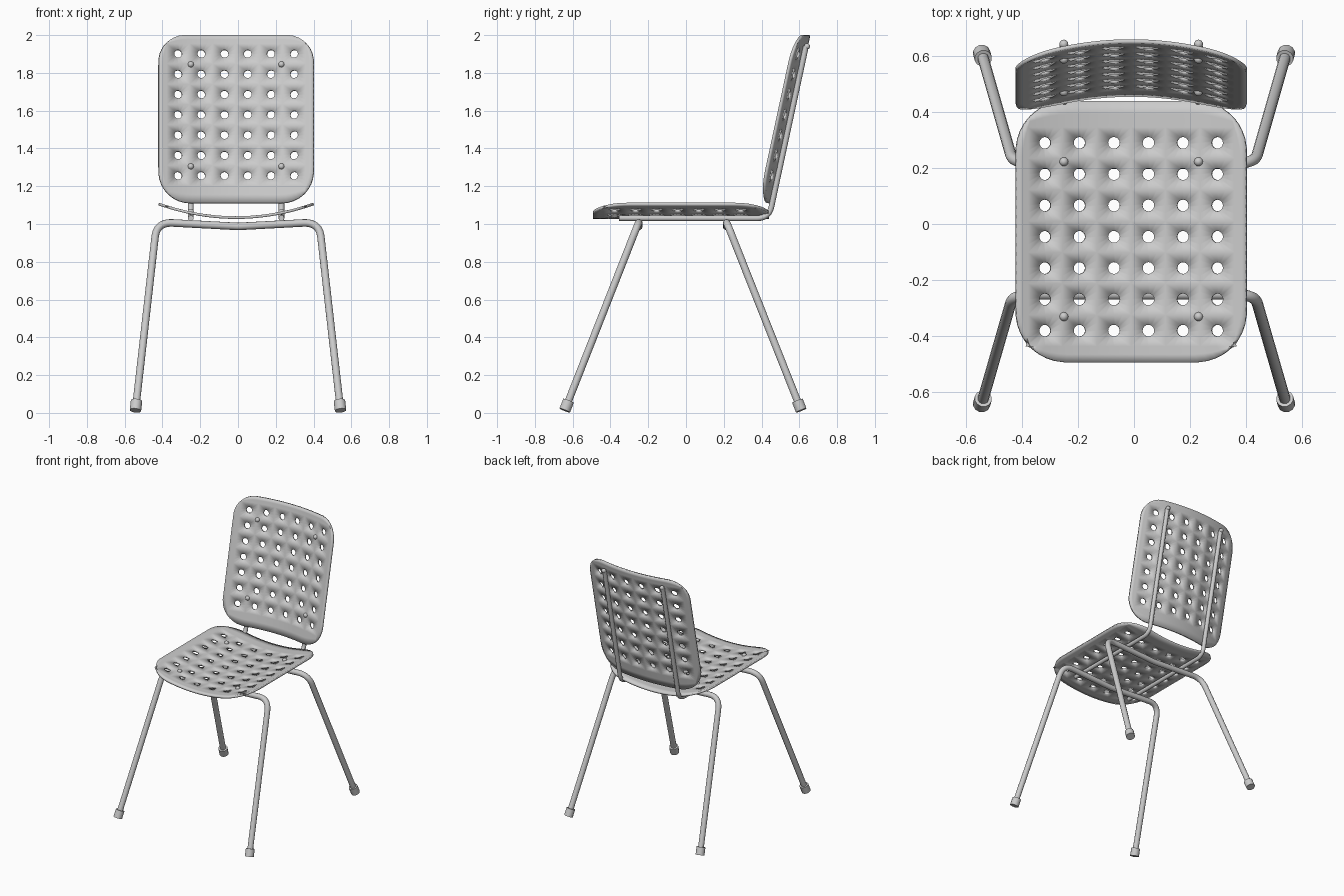
import bpy, bmesh, math
from mathutils import Vector

if "Cube" in bpy.data.objects:
    bpy.data.objects.remove(bpy.data.objects["Cube"])

GREY = (0.6, 0.6, 0.6, 1)
grey = bpy.data.materials.new("light_grey")
grey.use_nodes = True
grey.diffuse_color = GREY
grey.node_tree.nodes["Principled BSDF"].inputs["Base Color"].default_value = GREY

CX = -0.01      # the shells sit slightly off the frame centre
RIVET_X = 0.24


def finish(obj, name, angle=40):
    obj.name = name
    obj.data.materials.clear()
    obj.data.materials.append(grey)
    bpy.ops.object.select_all(action='DESELECT')
    obj.select_set(True)
    bpy.context.view_layer.objects.active = obj
    bpy.ops.object.shade_smooth_by_angle(angle=math.radians(angle))
    return obj


def fillet(points, reach):
    """Round the inner corners of a path that bend noticeably."""
    pts = [Vector(p) for p in points]
    out = [pts[0]]
    for a, b, c in zip(pts, pts[1:], pts[2:]):
        if (b - a).angle(c - b) < 0.3:
            out.append(b)
            continue
        p, q = b + (a - b).normalized() * reach, b + (c - b).normalized() * reach
        for i in range(11):
            t = i / 10
            out.append(p * (1 - t) ** 2 + b * 2 * t * (1 - t) + q * t * t)
    return out + [pts[-1]]


def tube(name, points, radius, reach=0.05):
    curve = bpy.data.curves.new(name, 'CURVE')
    curve.dimensions = '3D'
    curve.bevel_depth = radius
    curve.bevel_resolution = 4
    curve.use_fill_caps = True
    path = fillet(points, reach)
    spline = curve.splines.new('POLY')
    spline.points.add(len(path) - 1)
    for sp, p in zip(spline.points, path):
        sp.co = (*p, 1)
    obj = bpy.data.objects.new(name, curve)
    bpy.context.collection.objects.link(obj)
    bpy.ops.object.select_all(action='DESELECT')
    obj.select_set(True)
    bpy.context.view_layer.objects.active = obj
    bpy.ops.object.convert(target='MESH')
    return finish(bpy.context.object, name)


def shell(name, xs, vs, half, mid, r_low, r_high, hole, bend):
    """Perforated rounded panel, laid out flat in (u, v) and then bent."""
    bm = bmesh.new()
    n = 4                                   # segments per cell side
    cols, rows = len(xs), len(vs)

    def edges(c):
        inner = [(a + b) / 2 for a, b in zip(c, c[1:])]
        return [2 * c[0] - inner[0]] + inner + [2 * c[-1] - inner[-1]]

    eu, ev = edges(xs), edges(vs)

    def walk(u0, u1, v0, v1, nu, nv):
        """Points around a rectangle, anticlockwise."""
        pts = [(u0 + (u1 - u0) * i / nu, v0) for i in range(nu)]
        pts += [(u1, v0 + (v1 - v0) * i / nv) for i in range(nv)]
        pts += [(u1 + (u0 - u1) * i / nu, v1) for i in range(nu)]
        pts += [(u0, v1 + (v0 - v1) * i / nv) for i in range(nv)]
        return pts

    def bridge(inner, outer):
        a = [bm.verts.new(bend(*p)) for p in inner]
        b = [bm.verts.new(bend(*p)) for p in outer]
        for i in range(len(a)):
            j = (i + 1) % len(a)
            bm.faces.new((a[i], b[i], b[j], a[j]))

    # one square cell around each hole
    for i in range(cols):
        for j in range(rows):
            cell = walk(eu[i], eu[i + 1], ev[j], ev[j + 1], n, n)
            ring = []
            for k in range(4 * n):
                a = math.radians(225) + math.tau * k / (4 * n)
                ring.append((xs[i] + hole * math.cos(a), vs[j] + hole * math.sin(a)))
            bridge(ring, cell)

    # border from the hole field out to the rounded outline
    def rounded(u, v):
        r = r_low if v < mid else r_high
        cu, cv = half[0] - r, half[1] - r
        du, dv = abs(u) - cu, abs(v - mid) - cv
        if du > 0 and dv > 0:
            length = math.hypot(du, dv)
            u = math.copysign(cu + r * du / length, u)
            v = mid + math.copysign(cv + r * dv / length, v - mid)
        return u, v

    field = walk(eu[0], eu[-1], ev[0], ev[-1], cols * n, rows * n)
    full = walk(-half[0], half[0], mid - half[1], mid + half[1], cols * n, rows * n)
    rim = [rounded(*p) for p in full]
    halfway = [((a + c) / 2, (b + d) / 2) for (a, b), (c, d) in zip(field, rim)]
    bridge(field, halfway)
    bridge(halfway, rim)

    bmesh.ops.remove_doubles(bm, verts=bm.verts, dist=0.0005)
    bmesh.ops.recalc_face_normals(bm, faces=bm.faces)
    mesh = bpy.data.meshes.new(name)
    bm.to_mesh(mesh)
    bm.free()
    obj = bpy.data.objects.new(name, mesh)
    bpy.context.collection.objects.link(obj)
    mod = obj.modifiers.new("thickness", 'SOLIDIFY')
    mod.thickness = 0.014
    mod.offset = 0
    return finish(obj, name)


def curl(u):
    return 0.072 * (u / 0.41) ** 2


def seat_point(u, v):
    return (CX + u, v, 1.034 + curl(u))


def back_point(u, v):
    return (CX + u, 0.46 + 0.215 * (v - 1.11) - curl(u), v)


# Perforated seat and backrest
hole_x = [-0.308 + 0.1232 * i for i in range(6)]
shell("seat", hole_x, [-0.38 + 0.1115 * i for i in range(7)],
      (0.41, 0.466), -0.027, 0.18, 0.18, 0.021, seat_point)
shell("backrest", hole_x, [1.255 + 0.1075 * i for i in range(7)],
      (0.41, 0.445), 1.555, 0.17, 0.14, 0.021, back_point)


# Domed rivets through both shells
def rivet(name, loc):
    bpy.ops.mesh.primitive_uv_sphere_add(segments=16, ring_count=10, radius=0.016, location=loc)
    finish(bpy.context.object, name, 60)


for side, sx in (("left", 1), ("right", -1)):
    u = sx * RIVET_X
    for place, y in (("front", -0.33), ("rear", 0.222)):
        rivet(f"seat_rivet_{place}_{side}", Vector(seat_point(u, y)) + Vector((0, 0, 0.006)))
    for place, z in (("lower", 1.305), ("upper", 1.845)):
        rivet(f"back_rivet_{place}_{side}", Vector(back_point(u, z)) + Vector((0, -0.006, 0)))

    # Bent rail running under the seat and up behind the backrest
    x = CX + u
    offset = Vector((0, 0.021, 0))
    low, top = Vector(back_point(u, 1.03)) + offset, Vector(back_point(u, 1.94)) + offset
    tube(f"support_rail_{side}", [(x, -0.355, 1.031), low, top], 0.015, 0.065)
    rivet(f"rail_end_{side}", top + Vector((0, 0.006, 0)))

# Leg frames: one bent tube each for front and rear, with foot caps
for place, y_top, y_foot in (("front", -0.25, -0.642), ("rear", 0.215, 0.61)):
    corner, foot = Vector((0.43, y_top, 1.01)), Vector((0.543, y_foot, 0.013))
    flip = Vector((-1, 1, 1))
    tube(f"{place}_leg_frame",
         [foot, corner, (0, y_top, 0.987), corner * flip, foot * flip], 0.02, 0.085)
    up = (corner - foot).normalized()
    for side, m in (("left", Vector((1, 1, 1))), ("right", flip)):
        tube(f"{place}_foot_{side}", [foot * m, (foot + up * 0.055) * m], 0.031)
